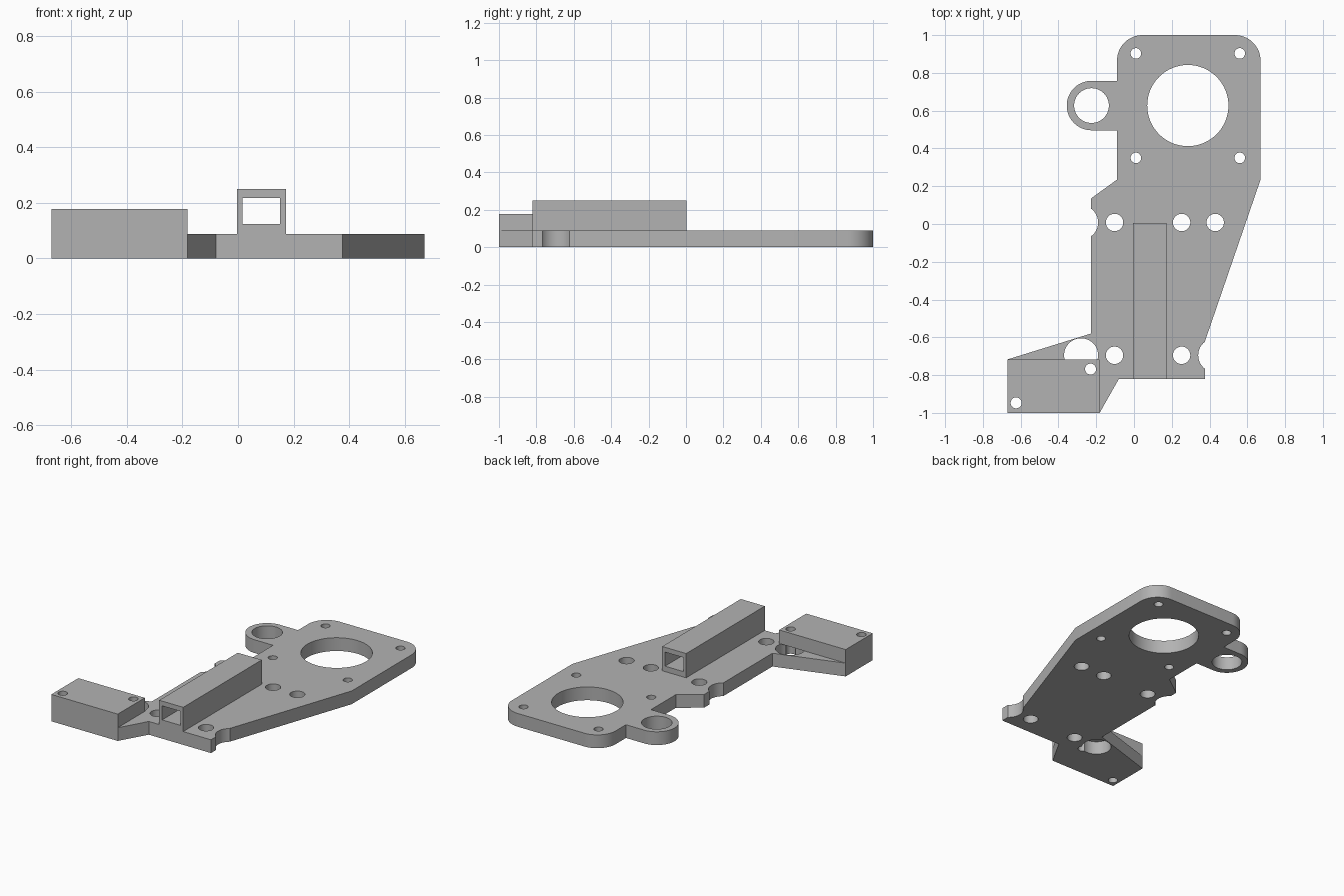
import bpy
import bmesh
from math import cos, sin, pi, radians
from mathutils import Matrix, Vector

cube = bpy.data.objects.get("Cube")
if cube:
    bpy.data.objects.remove(cube, do_unlink=True)

grey = bpy.data.materials.new("plain grey")
grey.use_nodes = True
grey.diffuse_color = (0.45, 0.45, 0.45, 1)
grey.node_tree.nodes["Principled BSDF"].inputs["Base Color"].default_value = grey.diffuse_color

PLATE_TOP = 0.088


def finish(name, bm):
    bmesh.ops.recalc_face_normals(bm, faces=bm.faces)
    mesh = bpy.data.meshes.new(name)
    bm.to_mesh(mesh)
    bm.free()
    mesh.materials.append(grey)
    obj = bpy.data.objects.new(name, mesh)
    bpy.context.collection.objects.link(obj)
    return obj


def prism(name, outline, z0, z1):
    bm = bmesh.new()
    face = bm.faces.new([bm.verts.new((x, y, z0)) for x, y in outline])
    top = bmesh.ops.extrude_face_region(bm, geom=[face])["geom"]
    verts = [v for v in top if isinstance(v, bmesh.types.BMVert)]
    bmesh.ops.translate(bm, verts=verts, vec=(0, 0, z1 - z0))
    return finish(name, bm)


def box(name, x0, x1, y0, y1, z0, z1):
    return prism(name, [(x0, y0), (x1, y0), (x1, y1), (x0, y1)], z0, z1)


def drills(name, holes):
    bm = bmesh.new()
    for x, y, r in holes:
        bmesh.ops.create_cone(bm, cap_ends=True, segments=64, radius1=r, radius2=r,
                              depth=1, matrix=Matrix.Translation((x, y, 0)))
    obj = finish(name, bm)
    obj.hide_render = True
    return obj


def arc(cx, cy, r, start, end, steps):
    angles = [radians(start + (end - start) * i / steps) for i in range(steps + 1)]
    return [(cx + r * cos(a), cy + r * sin(a)) for a in angles]


def cut(obj, *cutters):
    for cutter in cutters:
        mod = obj.modifiers.new("cut", "BOOLEAN")
        mod.operation = "DIFFERENCE"
        mod.solver = "EXACT"
        mod.object = cutter
    bpy.context.view_layer.update()
    graph = bpy.context.evaluated_depsgraph_get()
    mesh = bpy.data.meshes.new_from_object(obj.evaluated_get(graph))
    obj.modifiers.clear()
    obj.data = mesh


# Plate outline, counter-clockwise from the front right corner
outline = [(0.376, -0.82), (0.376, -0.62), (0.67, 0.235)]
outline += arc(0.535, 0.865, 0.135, 0, 90, 16)
outline += arc(0.045, 0.865, 0.135, 90, 180, 16)
outline += [(-0.09, 0.758)]
outline += arc(-0.225, 0.627, 0.131, 90, 270, 32)
outline += [(-0.09, 0.496), (-0.09, 0.235), (-0.228, 0.135), (-0.228, -0.58),
            (-0.67, -0.717), (-0.67, -1), (-0.182, -1), (-0.08, -0.82)]
plate = prism("base_plate", outline, 0, PLATE_TOP)

# Raised mounting block and square guide tube
block = box("mounting_block", -0.67, -0.182, -1, -0.717, PLATE_TOP, 0.178)
tube = box("guide_tube", -0.004, 0.172, -0.82, 0.004, PLATE_TOP, 0.249)

# Bores, bolt holes and edge notches of the plate
back_row, front_row = 0.008, -0.695
bores = [(0.285, 0.627, 0.215), (-0.225, 0.627, 0.092)]
notches = [(-0.28, back_row, 0.09), (-0.28, front_row, 0.09), (0.43, front_row, 0.09)]
bolts = [(x, y, 0.046) for x in (-0.103, 0.252) for y in (back_row, front_row)]
bolts.append((0.43, back_row, 0.046))
screws = [(x, y, 0.028) for x in (0.01, 0.56) for y in (0.35, 0.903)]

plate_cutter = drills("plate_cutter", bores + notches + bolts + screws)
block_cutter = drills("block_cutter", [(-0.23, -0.768, 0.029), (-0.624, -0.947, 0.029)])
channel_cutter = box("channel_cutter", 0.017, 0.151, -1, 0.2, 0.124, 0.217)

cut(plate, plate_cutter, block_cutter)
cut(block, block_cutter)
cut(tube, channel_cutter)
for cutter in (plate_cutter, block_cutter, channel_cutter):
    bpy.data.objects.remove(cutter, do_unlink=True)

# Smooth the round walls, keep the edges crisp
for obj in (plate, block, tube):
    bpy.ops.object.select_all(action="DESELECT")
    obj.select_set(True)
    bpy.context.view_layer.objects.active = obj
    bpy.ops.object.shade_smooth_by_angle(angle=radians(25))
